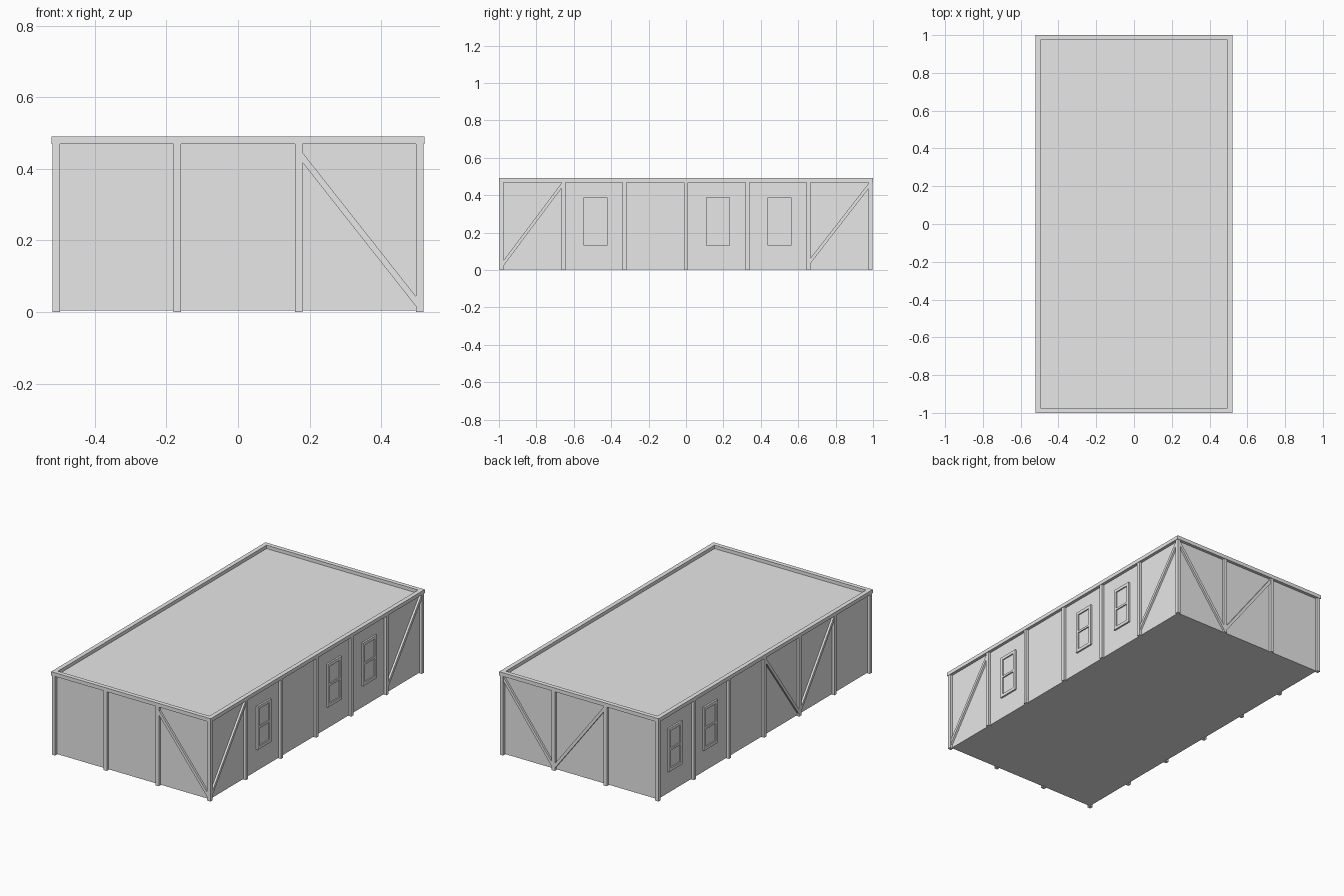
import bpy, bmesh
from mathutils import Vector

cube = bpy.data.objects.get("Cube")
if cube:
    bpy.data.objects.remove(cube, do_unlink=True)

# One plain grey for the whole building
grey = bpy.data.materials.new("plain_grey")
grey.use_nodes = True
colour = (0.8, 0.8, 0.8, 1)
grey.diffuse_color = colour
grey.node_tree.nodes["Principled BSDF"].inputs["Base Color"].default_value = colour

WALL_X, WALL_Y = 0.503, 0.982      # wall planes
RIM_X, RIM_Y, RIM_W = 0.521, 1.0, 0.026
RIM_LOW, TOP, FLOOR = 0.469, 0.491, 0.004
POST, PROUD = 0.021, 0.015         # post width, and how far it stands out

# Each wall: a function from (along, out, up) to a point
WALLS = {
    "front": lambda u, d, z: Vector((u, -WALL_Y - d, z)),
    "back": lambda u, d, z: Vector((u, WALL_Y + d, z)),
    "left": lambda u, d, z: Vector((WALL_X + d, u, z)),
    "right": lambda u, d, z: Vector((-WALL_X - d, u, z)),
}


def make_object(name, bm):
    bmesh.ops.recalc_face_normals(bm, faces=bm.faces)
    mesh = bpy.data.meshes.new(name)
    bm.to_mesh(mesh)
    bm.free()
    mesh.materials.append(grey)
    obj = bpy.data.objects.new(name, mesh)
    bpy.context.collection.objects.link(obj)


def prism(bm, wall, outline, d0, d1):
    """Extrude an (along, up) outline outward from a wall."""
    place = WALLS[wall]
    low = [bm.verts.new(place(u, d0, z)) for u, z in outline]
    high = [bm.verts.new(place(u, d1, z)) for u, z in outline]
    bm.faces.new(low)
    bm.faces.new(high)
    for i in range(len(outline)):
        j = (i + 1) % len(outline)
        bm.faces.new((low[i], low[j], high[j], high[i]))


def rect(u0, u1, z0, z1):
    return [(u0, z0), (u1, z0), (u1, z1), (u0, z1)]


def box(bm, x0, x1, y0, y1, z0, z1):
    verts = bmesh.ops.create_cube(bm, size=1)["verts"]
    for v in verts:
        v.co = Vector((x0 if v.co.x < 0 else x1,
                       y0 if v.co.y < 0 else y1,
                       z0 if v.co.z < 0 else z1))


# Closed body: walls, floor and flat roof
bm = bmesh.new()
box(bm, -WALL_X, WALL_X, -WALL_Y, WALL_Y, FLOOR, RIM_LOW + 0.002)
make_object("building_body", bm)

# Raised rim around the roof
bm = bmesh.new()
for s in (-1, 1):
    box(bm, *sorted((s * RIM_X, s * (RIM_X - RIM_W))), -RIM_Y, RIM_Y, RIM_LOW, TOP)
    box(bm, RIM_W - RIM_X, RIM_X - RIM_W,
        *sorted((s * RIM_Y, s * (RIM_Y - RIM_W))), RIM_LOW, TOP)
make_object("roof_rim", bm)

# Corner posts
bm = bmesh.new()
px, py = WALL_X + PROUD, WALL_Y + PROUD
for sx in (-1, 1):
    for sy in (-1, 1):
        box(bm, *sorted((sx * px, sx * (px - POST))),
            *sorted((sy * py, sy * (py - POST))), 0, RIM_LOW)
make_object("corner_posts", bm)

# Posts along each wall
END_POSTS = (-0.17, 0.17)
SIDE_POSTS = [i * 0.328 for i in range(-2, 3)]
for wall in WALLS:
    bm = bmesh.new()
    for u in END_POSTS if wall in ("front", "back") else SIDE_POSTS:
        prism(bm, wall, rect(u - POST / 2, u + POST / 2, 0, RIM_LOW),
              PROUD - POST, PROUD)
    make_object(wall + "_posts", bm)

# Diagonal braces: (wall, start along, start height, end along, end height)
LOW, HIGH = 0.03, 0.45
BRACES = [
    ("front", 0.18, 0.432, 0.497, LOW),
    ("back", 0.497, HIGH, 0.18, LOW),
    ("back", 0.16, LOW, -0.16, HIGH),
    ("left", -0.977, 0.035, -0.666, HIGH),
    ("left", 0.666, 0.05, 0.977, HIGH),
    ("right", -0.01, HIGH, -0.318, LOW),
    ("right", -0.338, LOW, -0.646, HIGH),
]
for wall, u0, z0, u1, z1 in BRACES:
    bm = bmesh.new()
    h = 0.014
    prism(bm, wall, [(u0, z0 - h), (u1, z1 - h), (u1, z1 + h), (u0, z0 + h)],
          -0.002, 0.012)
    make_object(wall + "_brace", bm)

# Sash windows: frame, middle bar and glass
for wall, u in (("left", -0.484), ("left", 0.172), ("left", 0.5),
                ("right", 0.828), ("right", 0.5)):
    half, z0, z1, w = 0.064, 0.132, 0.387, 0.018
    mid = (z0 + z1) / 2
    a, b = u - half, u + half
    bm = bmesh.new()
    for bar in (rect(a, a + w, z0, z1), rect(b - w, b, z0, z1),
                rect(a + w, b - w, z0, z0 + w), rect(a + w, b - w, z1 - w, z1),
                rect(a + w, b - w, mid - w / 3, mid + w / 3)):
        prism(bm, wall, bar, -0.002, 0.01)
    make_object(wall + "_window_frame", bm)
    bm = bmesh.new()
    prism(bm, wall, rect(a + w, b - w, z0 + w, z1 - w), -0.002, 0.003)
    make_object(wall + "_window_pane", bm)
